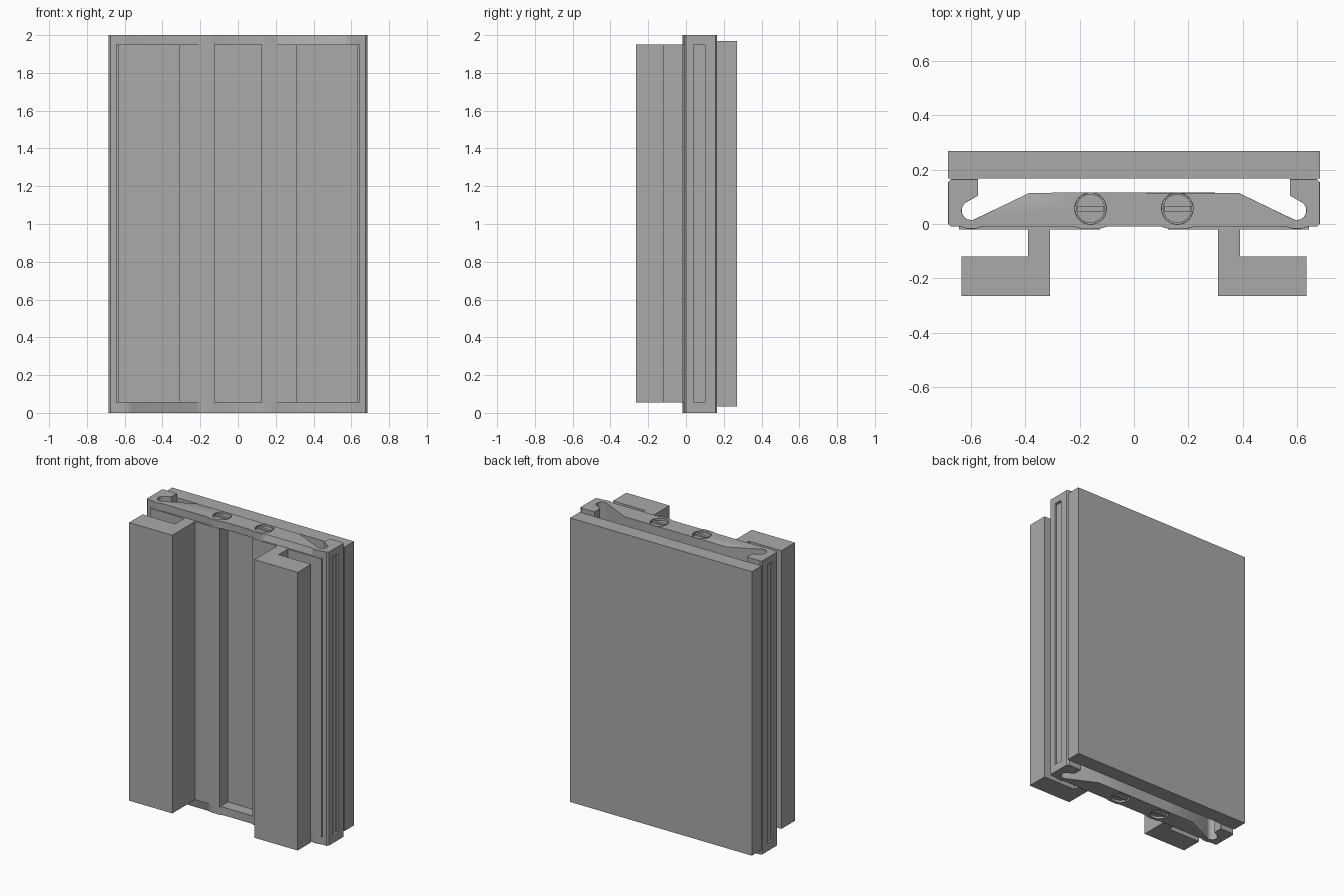
import bpy, bmesh, math
from mathutils import Vector

if "Cube" in bpy.data.objects:
    bpy.data.objects.remove(bpy.data.objects["Cube"])

grey = bpy.data.materials.new("plain grey")
grey.use_nodes = True
grey.diffuse_color = (0.4, 0.4, 0.4, 1)
grey.node_tree.nodes["Principled BSDF"].inputs["Base Color"].default_value = (0.4, 0.4, 0.4, 1)


def prism(name, outline, z0, z1):
    """Extrude an x-y outline from z0 to z1."""
    bm = bmesh.new()
    face = bm.faces.new([bm.verts.new((x, y, z0)) for x, y in outline])
    top = bmesh.ops.extrude_face_region(bm, geom=[face])["geom"]
    bmesh.ops.translate(bm, verts=[v for v in top if isinstance(v, bmesh.types.BMVert)],
                        vec=Vector((0, 0, z1 - z0)))
    bmesh.ops.recalc_face_normals(bm, faces=bm.faces)
    mesh = bpy.data.meshes.new(name)
    bm.to_mesh(mesh)
    bm.free()
    mesh.materials.append(grey)
    obj = bpy.data.objects.new(name, mesh)
    bpy.context.collection.objects.link(obj)
    return obj


def box(name, x0, x1, y0, y1, z0, z1):
    return prism(name, [(x0, y0), (x1, y0), (x1, y1), (x0, y1)], z0, z1)


def circle(cx, cy, r, start=0, end=360, n=32):
    step = (end - start) / n
    return [(cx + r * math.cos(math.radians(start + i * step)),
             cy + r * math.sin(math.radians(start + i * step))) for i in range(n)]


def smooth(obj):
    bpy.ops.object.select_all(action="DESELECT")
    obj.select_set(True)
    bpy.context.view_layer.objects.active = obj
    bpy.ops.object.shade_smooth_by_angle(angle=math.radians(30))


# Frame: half profile with front bumps, hooked edge and sloping back
half = [(0.10, -0.01), (0.13, -0.019), (0.19, -0.019), (0.22, -0.01),
        (0.56, -0.01), (0.585, -0.018), (0.615, -0.018), (0.64, -0.01),
        (0.675, -0.01), (0.685, 0.0), (0.685, 0.155), (0.675, 0.165),
        (0.575, 0.165), (0.575, 0.105)]
half += circle(0.6, 0.05, 0.035, 55, -115, 18)
half += [(0.385, 0.115)]
frame = prism("frame", half + [(-x, y) for x, y in reversed(half)], 0, 2)

# Recesses: central front pocket, side slots, screw holes
LOW, HIGH, SCREW_X, SCREW_Y = 0.055, 1.95, 0.16, 0.057
cutters = [box("pocket_cutter", -0.125, 0.125, -0.1, 0.07, LOW, HIGH)]
for s in (-1, 1):
    cutters.append(box("slot_cutter", s * 0.67, s * 0.75, 0.04, 0.10, LOW, HIGH))
    for z in (0, 2):
        cutters.append(prism("screw_hole_cutter", circle(s * SCREW_X, SCREW_Y, 0.058),
                             z - 0.03, z + 0.03))
for c in cutters:
    mod = frame.modifiers.new("cut", "BOOLEAN")
    mod.object = c
    mod.solver = "EXACT"
    c.hide_render = True
    c.hide_set(True)
bevel = frame.modifiers.new("soft_edges", "BEVEL")
bevel.width = 0.003
bevel.limit_method = "ANGLE"
bevel.angle_limit = math.radians(60)

# Bake the cuts, then discard the cutters
bpy.context.view_layer.update()
baked = bpy.data.meshes.new_from_object(
    frame.evaluated_get(bpy.context.evaluated_depsgraph_get()))
frame.modifiers.clear()
frame.data = baked
for c in cutters:
    bpy.data.objects.remove(c)
smooth(frame)

# Back panel
box("back_panel", -0.685, 0.685, 0.167, 0.27, 0.035, 1.97)

for s, side in ((-1, "right"), (1, "left")):
    # Front rail: thin flange, web and thick outward arm
    box(side + "_flange", s * 0.125, s * 0.645, -0.021, -0.004, LOW, HIGH)
    rail = [(0.31, -0.02), (0.31, -0.265), (0.635, -0.265),
            (0.635, -0.12), (0.39, -0.12), (0.39, -0.02)]
    prism(side + "_rail", [(s * x, y) for x, y in rail], LOW, HIGH)
    # Screw heads with a raised bar at both ends
    for end, z, d in (("bottom", 0, 1), ("top", 2, -1)):
        head = prism(f"{side}_{end}_screw", circle(s * SCREW_X, SCREW_Y, 0.053),
                     *sorted((z + d * 0.012, z + d * 0.04)))
        smooth(head)
        box(f"{side}_{end}_screw_bar", s * SCREW_X - 0.05, s * SCREW_X + 0.05,
            SCREW_Y - 0.01, SCREW_Y + 0.01, *sorted((z + d * 0.002, z + d * 0.02)))
